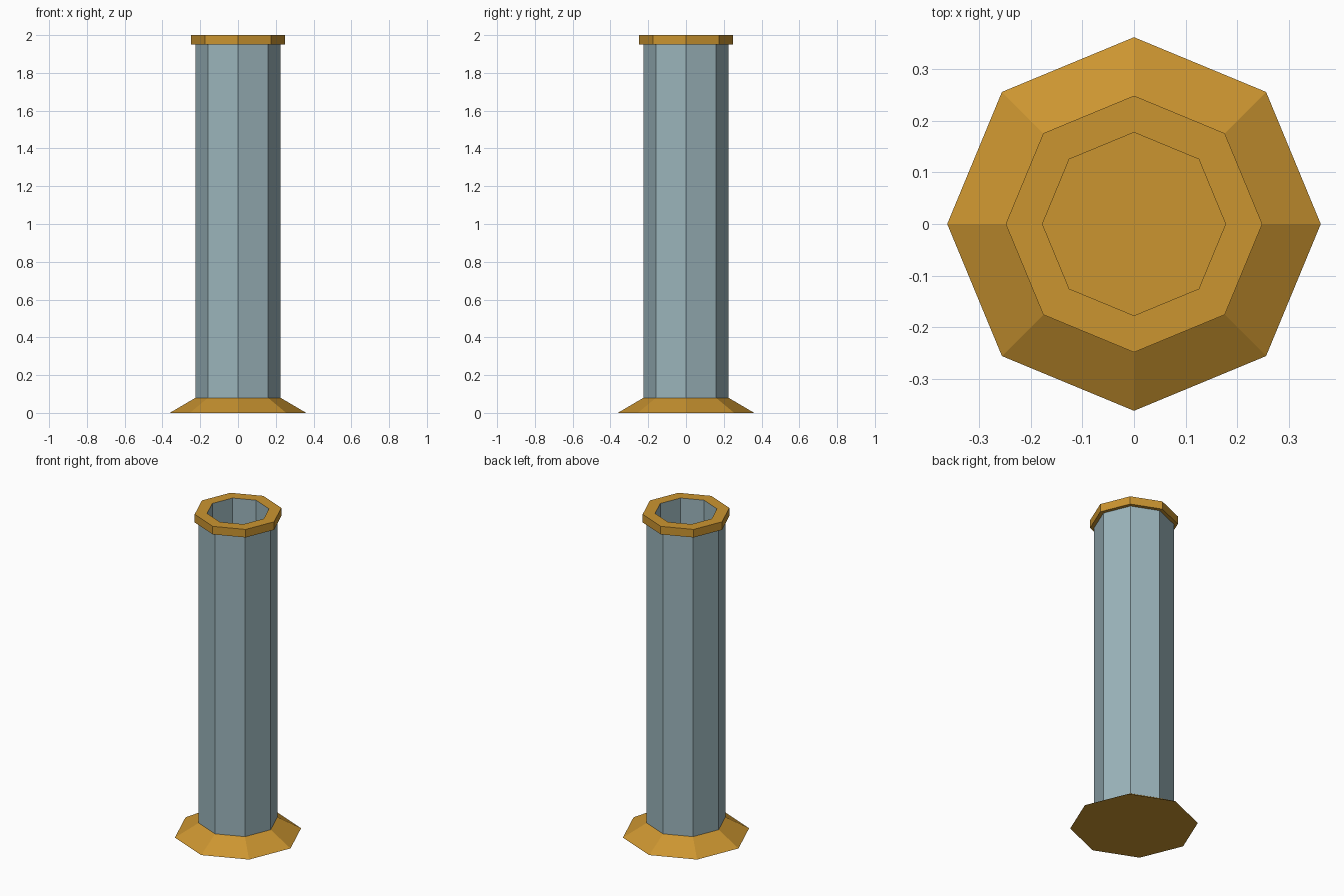
import bpy, bmesh, math

if "Cube" in bpy.data.objects:
    bpy.data.objects.remove(bpy.data.objects["Cube"])

SIDES = 8


def material(name, rgb):
    m = bpy.data.materials.new(name)
    m.diffuse_color = (*rgb, 1.0)
    m.use_nodes = True
    m.node_tree.nodes["Principled BSDF"].inputs["Base Color"].default_value = m.diffuse_color
    return m


def lathe(name, chains, mat, cap_ends=False):
    """Revolve open (radius, z) chains into flat-sided shells."""
    bm = bmesh.new()
    for chain in chains:
        rings = []
        for r, z in chain:
            rings.append([bm.verts.new((r * math.cos(2 * math.pi * i / SIDES),
                                        r * math.sin(2 * math.pi * i / SIDES), z))
                          for i in range(SIDES)])
        for a, b in zip(rings, rings[1:]):
            for i in range(SIDES):
                j = (i + 1) % SIDES
                bm.faces.new((a[i], a[j], b[j], b[i]))
        if cap_ends:
            bm.faces.new(rings[0][::-1])
            bm.faces.new(rings[-1])
    mesh = bpy.data.meshes.new(name)
    bm.to_mesh(mesh)
    bm.free()
    mesh.materials.append(mat)
    obj = bpy.data.objects.new(name, mesh)
    bpy.context.collection.objects.link(obj)
    return obj


gold = material("gold", (0.60, 0.30, 0.03))
glass = material("blue_grey", (0.33, 0.46, 0.50))

# Solid flared foot
lathe("base", [[(0.361, 0.0), (0.225, 0.08)]], gold, cap_ends=True)

# Hollow column: outer wall, then inner wall facing the axis
lathe("column", [[(0.225, 0.08), (0.225, 1.95)],
                 [(0.177, 2.0), (0.177, 0.08)]], glass)

# Collar around the open top
lathe("top_rim", [[(0.225, 1.95), (0.248, 1.95), (0.248, 2.0), (0.177, 2.0)]], gold)
